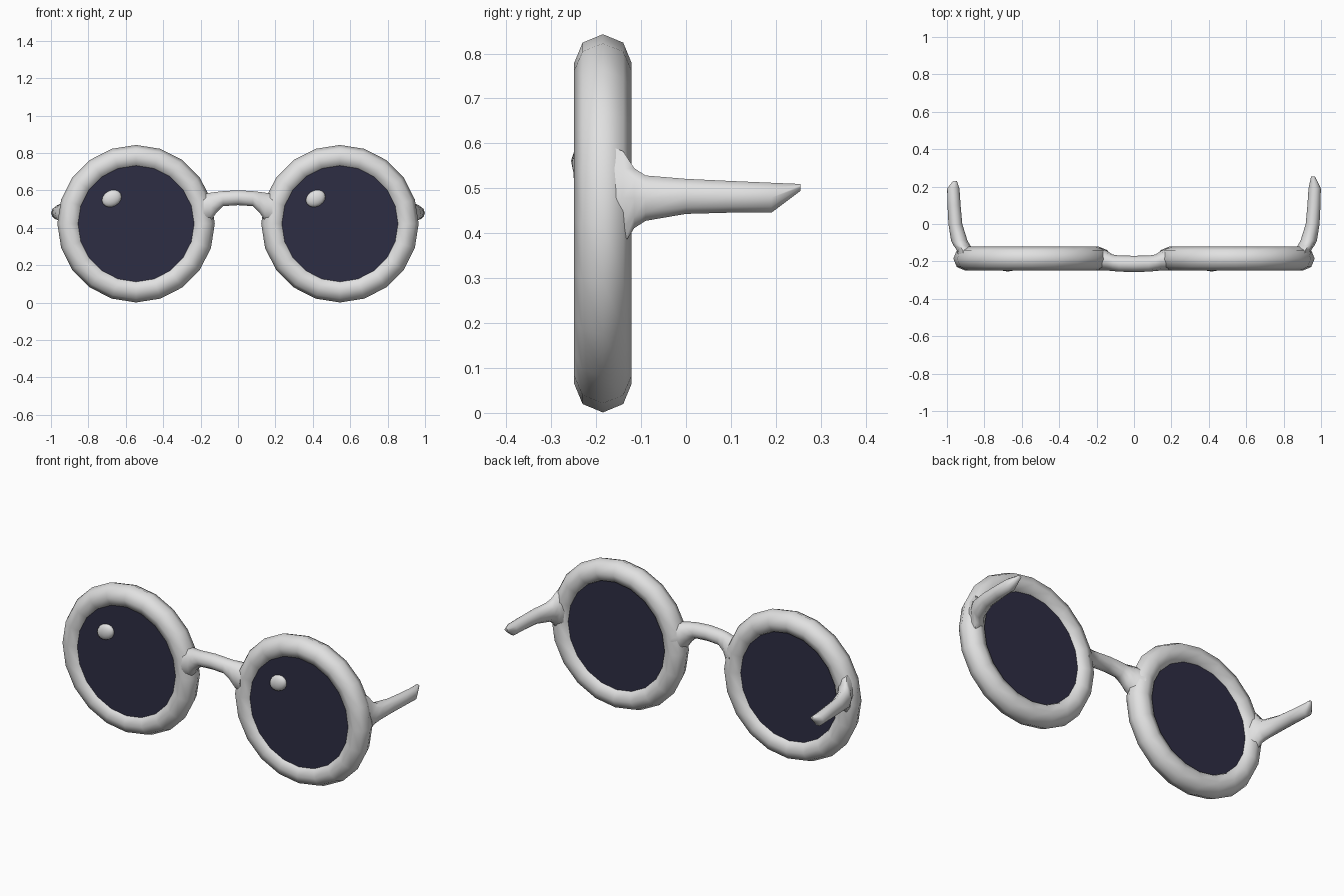
import bpy, bmesh
from math import pi, cos, sin, radians
from mathutils import Vector

cube = bpy.data.objects.get("Cube")
if cube:
    bpy.data.objects.remove(cube, do_unlink=True)


def material(name, colour):
    mat = bpy.data.materials.new(name)
    mat.use_nodes = True
    mat.diffuse_color = (*colour, 1)
    mat.node_tree.nodes["Principled BSDF"].inputs["Base Color"].default_value = (*colour, 1)
    return mat


white = material("frame white", (0.75, 0.75, 0.75))
navy = material("lens navy", (0.027, 0.026, 0.056))


def finish(obj, name, mat, angle=60):
    obj.name = name
    obj.data.materials.append(mat)
    bpy.ops.object.select_all(action="DESELECT")
    obj.select_set(True)
    bpy.context.view_layer.objects.active = obj
    bpy.ops.object.shade_smooth_by_angle(angle=radians(angle))


def loft(name, sections, axis, sides=10):
    """Skin elliptical rings: (centre, half width, half height), along x or y."""
    bm = bmesh.new()
    rings = []
    for centre, wide, high in sections:
        ring = []
        for i in range(sides):
            a = 2 * pi * i / sides
            across = wide * cos(a)
            offset = (0, across, high * sin(a)) if axis == "x" else (across, 0, high * sin(a))
            ring.append(bm.verts.new(Vector(centre) + Vector(offset)))
        rings.append(ring)
    for r, s in zip(rings, rings[1:]):
        for i in range(sides):
            j = (i + 1) % sides
            bm.faces.new((r[i], r[j], s[j], s[i]))
    bm.faces.new(rings[0])
    bm.faces.new(rings[-1])
    bmesh.ops.recalc_face_normals(bm, faces=bm.faces)
    mesh = bpy.data.meshes.new(name)
    bm.to_mesh(mesh)
    bm.free()
    obj = bpy.data.objects.new(name, mesh)
    bpy.context.collection.objects.link(obj)
    finish(obj, name, white)


RIM_X, RIM_Y, RIM_Z = 0.545, -0.185, 0.422

for side, label in ((1, "left"), (-1, "right")):
    x = side * RIM_X
    # Round rim
    bpy.ops.mesh.primitive_torus_add(
        major_radius=0.357, minor_radius=0.064, major_segments=20, minor_segments=8,
        location=(x, RIM_Y, RIM_Z), rotation=(pi / 2, 0, 0))
    finish(bpy.context.object, label + "_rim", white, 80)

    # Dark lens
    bpy.ops.mesh.primitive_cylinder_add(
        vertices=40, radius=0.32, depth=0.075,
        location=(x, RIM_Y - 0.005, RIM_Z), rotation=(pi / 2, 0, 0))
    finish(bpy.context.object, label + "_lens", navy, 40)

    # Raised glint, on the same side of both lenses
    bpy.ops.mesh.primitive_uv_sphere_add(
        segments=12, ring_count=8, radius=1,
        location=(x - 0.13, -0.228, 0.557), rotation=(0, radians(-30), 0))
    glint = bpy.context.object
    glint.scale = (0.055, 0.026, 0.043)
    finish(glint, label + "_glint", white)

    # Short temple arm, flaring into the rim and cut to a slanted tip
    tip = 0.255 if side > 0 else 0.23
    arm = [(0.895, -0.19, 0.478, 0.045, 0.13), (0.902, -0.14, 0.478, 0.045, 0.11),
           (0.92, -0.115, 0.478, 0.045, 0.07), (0.934, -0.09, 0.478, 0.044, 0.053),
           (0.955, 0, 0.482, 0.037, 0.041), (0.962, 0.1, 0.481, 0.035, 0.037),
           (0.966, 0.19, 0.479, 0.033, 0.035), (0.957, tip, 0.502, 0.01, 0.008)]
    loft(label + "_arm", [((side * ax, y, z), w, h) for ax, y, z, w, h in arm], "y")

# Bridge, flaring at both ends
half = [(0, -0.213, 0.561, 0.043, 0.042), (0.08, -0.212, 0.556, 0.043, 0.042),
        (0.115, -0.207, 0.537, 0.044, 0.058), (0.145, -0.196, 0.512, 0.053, 0.08),
        (0.185, -0.187, 0.5, 0.062, 0.085)]
full = [(-s[0], *s[1:]) for s in reversed(half[1:])] + half
loft("bridge", [((x, y, z), w, h) for x, y, z, w, h in full], "x")
